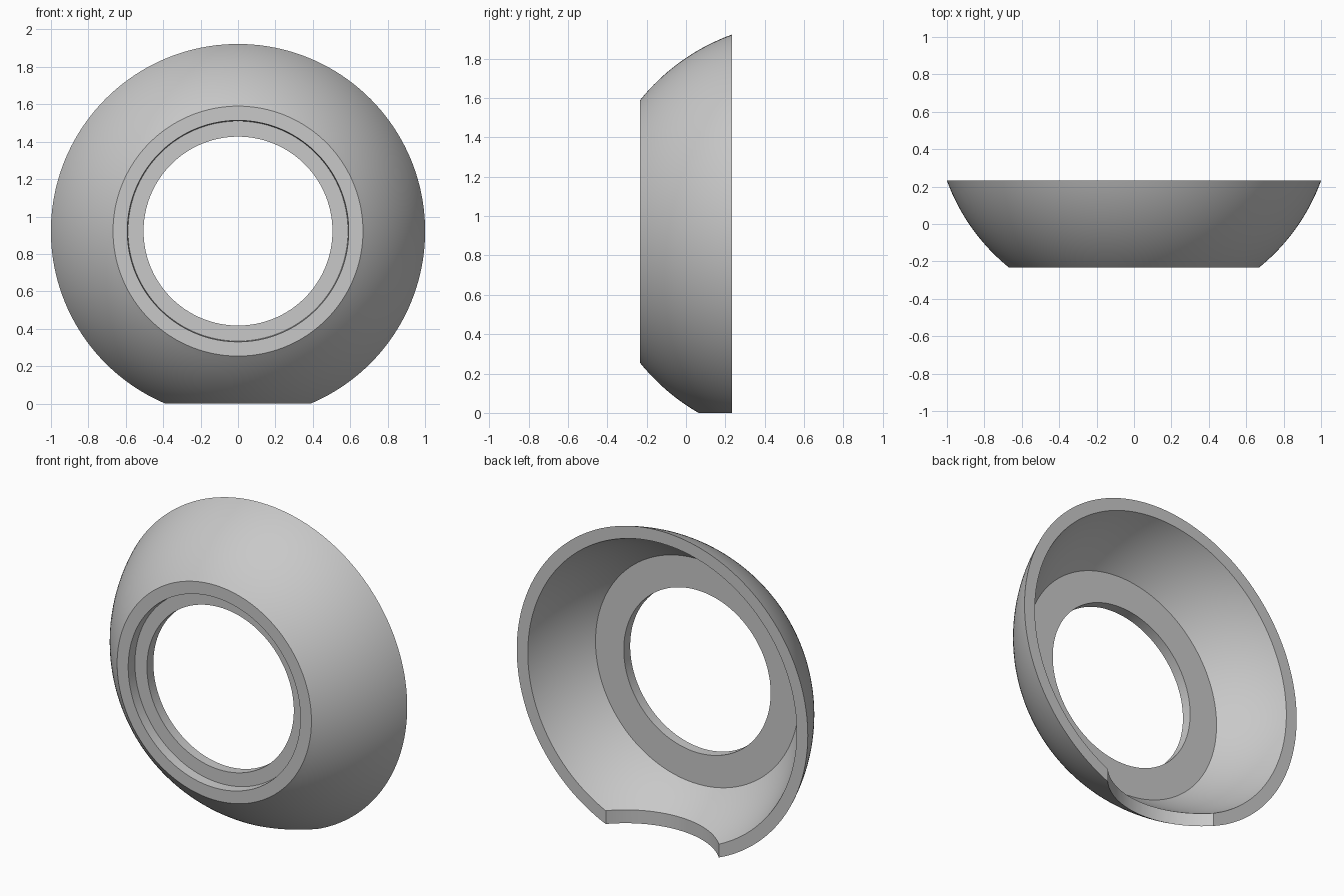
import bpy
import bmesh
from math import sqrt, pi
from mathutils import Vector

if "Cube" in bpy.data.objects:
    bpy.data.objects.remove(bpy.data.objects["Cube"])

FRONT, BACK = -0.233, 0.233      # y of the front face and the rear rim
AXIS_Z = 0.922                   # height of the ring axis
SPHERE_Y = 0.595                 # common centre of both spherical skins
R_OUT, R_IN = 1.064, 0.993
FLOOR, LEDGE = -0.11, -0.173     # y of the inner floor and the front recess
HOLE, RECESS = 0.505, 0.592


def arc(radius, y0, y1, steps=20):
    """Profile points (r, y) along a sphere between two depths."""
    ys = [y0 + (y1 - y0) * i / steps for i in range(steps + 1)]
    return [(sqrt(radius ** 2 - (y - SPHERE_Y) ** 2), y) for y in ys]


# Closed cross-section: outer skin, rear rim, inner skin, floor, hole, recess
profile = arc(R_OUT, FRONT, BACK) + arc(R_IN, BACK, FLOOR)
profile += [(HOLE, FLOOR), (HOLE, LEDGE), (RECESS - 0.004, LEDGE), (RECESS, FRONT)]

bm = bmesh.new()
verts = [bm.verts.new((r, y, AXIS_Z)) for r, y in profile]
edges = [bm.edges.new((v, verts[i - 1])) for i, v in enumerate(verts)]
bmesh.ops.spin(bm, geom=verts + edges, cent=Vector((0, 0, AXIS_Z)),
               axis=Vector((0, 1, 0)), angle=2 * pi, steps=160)
bmesh.ops.remove_doubles(bm, verts=bm.verts, dist=0.0001)
bmesh.ops.recalc_face_normals(bm, faces=bm.faces)
mesh = bpy.data.meshes.new("domed_ring")
bm.to_mesh(mesh)
bm.free()
ring = bpy.data.objects.new("domed_ring", mesh)
bpy.context.collection.objects.link(ring)

# Vertical round notch through the bottom of the shell
notch_radius = sqrt(R_OUT ** 2 - AXIS_Z ** 2)
bpy.ops.mesh.primitive_cylinder_add(vertices=160, radius=notch_radius, depth=0.8,
                                    location=(0, SPHERE_Y, 0))
cutter = bpy.context.object
cutter.name = "notch_cutter"
cutter.hide_render = True
cut = ring.modifiers.new("bottom_notch", "BOOLEAN")
cut.operation = "DIFFERENCE"
cut.solver = "EXACT"
cut.object = cutter

bpy.ops.object.select_all(action="DESELECT")
ring.select_set(True)
bpy.context.view_layer.objects.active = ring
bpy.ops.object.modifier_apply(modifier=cut.name)
bpy.data.objects.remove(cutter)

# Single plain grey
grey = bpy.data.materials.new("light_grey")
grey.use_nodes = True
colour = (0.58, 0.58, 0.58, 1)
grey.diffuse_color = colour
grey.node_tree.nodes["Principled BSDF"].inputs["Base Color"].default_value = colour
ring.data.materials.clear()
ring.data.materials.append(grey)
bpy.ops.object.shade_smooth_by_angle(angle=pi / 6)
